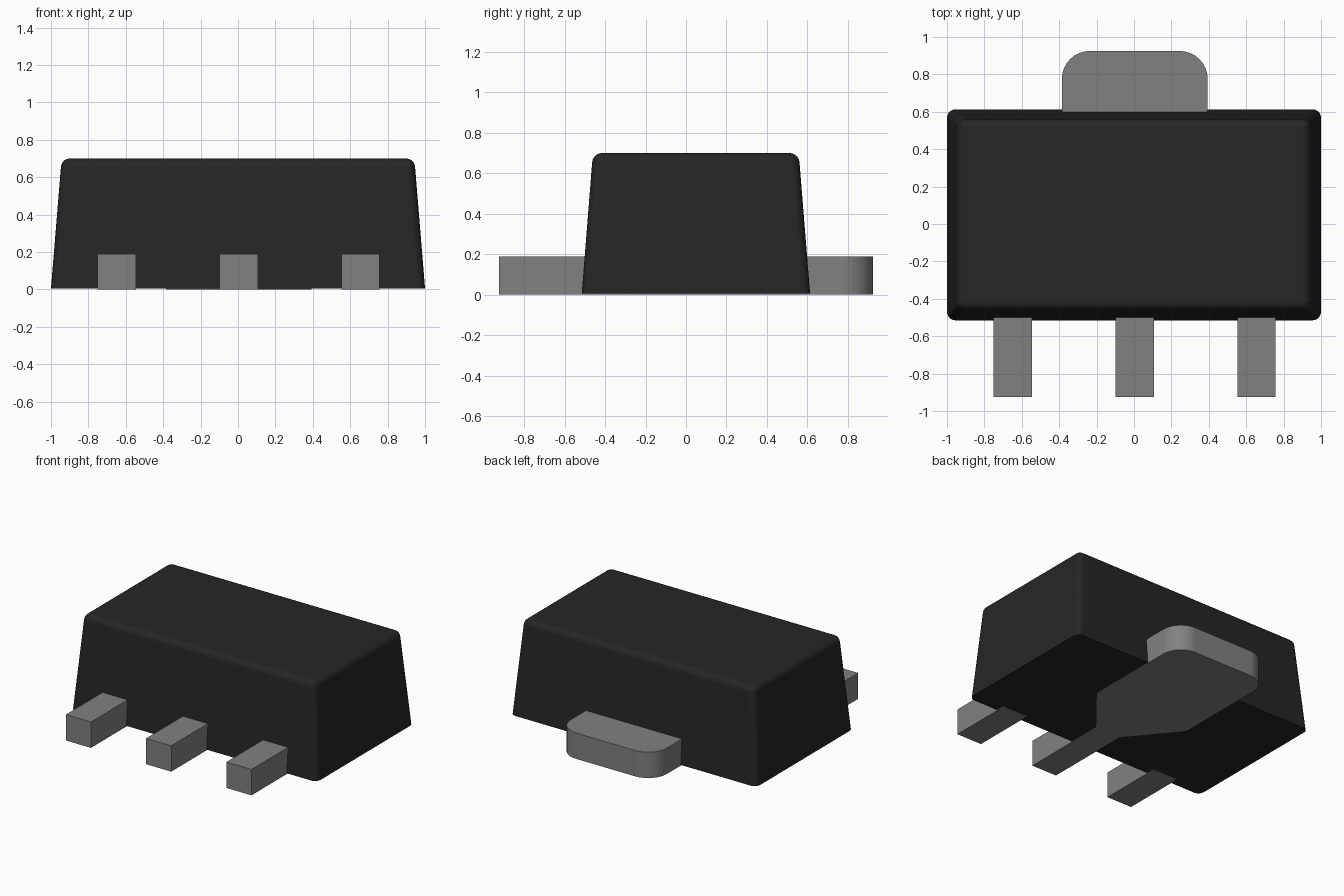
import bpy, bmesh, math

cube = bpy.data.objects.get("Cube")
if cube:
    bpy.data.objects.remove(cube, do_unlink=True)


def material(name, value, roughness):
    mat = bpy.data.materials.new(name)
    mat.use_nodes = True
    colour = (value, value, value, 1)
    mat.diffuse_color = colour
    bsdf = mat.node_tree.nodes["Principled BSDF"]
    bsdf.inputs["Base Color"].default_value = colour
    bsdf.inputs["Roughness"].default_value = roughness
    return mat


plastic = material("black plastic", 0.019, 0.6)
metal = material("grey metal", 0.22, 0.5)


def finish(bm, name, mat):
    bmesh.ops.recalc_face_normals(bm, faces=bm.faces)
    mesh = bpy.data.meshes.new(name)
    bm.to_mesh(mesh)
    bm.free()
    mesh.materials.append(mat)
    obj = bpy.data.objects.new(name, mesh)
    bpy.context.collection.objects.link(obj)
    bpy.ops.object.select_all(action='DESELECT')
    obj.select_set(True)
    bpy.context.view_layer.objects.active = obj
    bpy.ops.object.shade_smooth_by_angle(angle=math.radians(30))
    weighted = obj.modifiers.new("clean shading", 'WEIGHTED_NORMAL')
    weighted.keep_sharp = True
    return obj


def plate(name, outline, height, mat):
    """Extrude a plan outline upwards from the ground."""
    bm = bmesh.new()
    face = bm.faces.new([bm.verts.new((x, y, 0)) for x, y in outline])
    top = bmesh.ops.extrude_face_region(bm, geom=[face])["geom"]
    bmesh.ops.translate(bm, vec=(0, 0, height),
                        verts=[v for v in top if isinstance(v, bmesh.types.BMVert)])
    return finish(bm, name, mat)


def arc(cx, cy, r, start, end, steps=8):
    return [(cx + r * math.cos(a), cy + r * math.sin(a))
            for a in (math.radians(start + (end - start) * i / steps)
                      for i in range(steps + 1))]


# Tapered body: box narrowed at the top, rounded everywhere but its base
BASE, TOP = 0.005, 0.70
bm = bmesh.new()
bmesh.ops.create_cube(bm, size=2)
for v in bm.verts:
    upper = v.co.z > 0
    half_x = 0.943 if upper else 1.0
    back, front = (0.557, -0.46) if upper else (0.613, -0.515)
    v.co = (half_x * v.co.x, back if v.co.y > 0 else front, TOP if upper else BASE)
rounded = [e for e in bm.edges if max(v.co.z for v in e.verts) > 0.5]
bmesh.ops.bevel(bm, geom=rounded, offset=0.045, offset_type='OFFSET',
                segments=5, profile=0.5, affect='EDGES')
finish(bm, "body", plastic)

# Outer leads, showing a little under the body
LEAD_H = 0.19
for name, x in (("right_lead", -0.648), ("left_lead", 0.655)):
    plate(name, [(x - 0.102, -0.925), (x + 0.102, -0.925),
                 (x + 0.102, -0.45), (x - 0.102, -0.45)], LEAD_H, metal)

# Centre lead widening under the body into the rounded back tab
cx, w, r = 0.004, 0.39, 0.15
outline = [(cx - 0.102, -0.925), (cx + 0.102, -0.925),
           (cx + 0.102, -0.27), (cx + w, 0.08)]
outline += arc(cx + w - r, 0.925 - r, r, 0, 90)
outline += arc(cx - w + r, 0.925 - r, r, 90, 180)
outline += [(cx - w, 0.08), (cx - 0.102, -0.27)]
plate("centre_lead_and_tab", outline, LEAD_H, metal)
